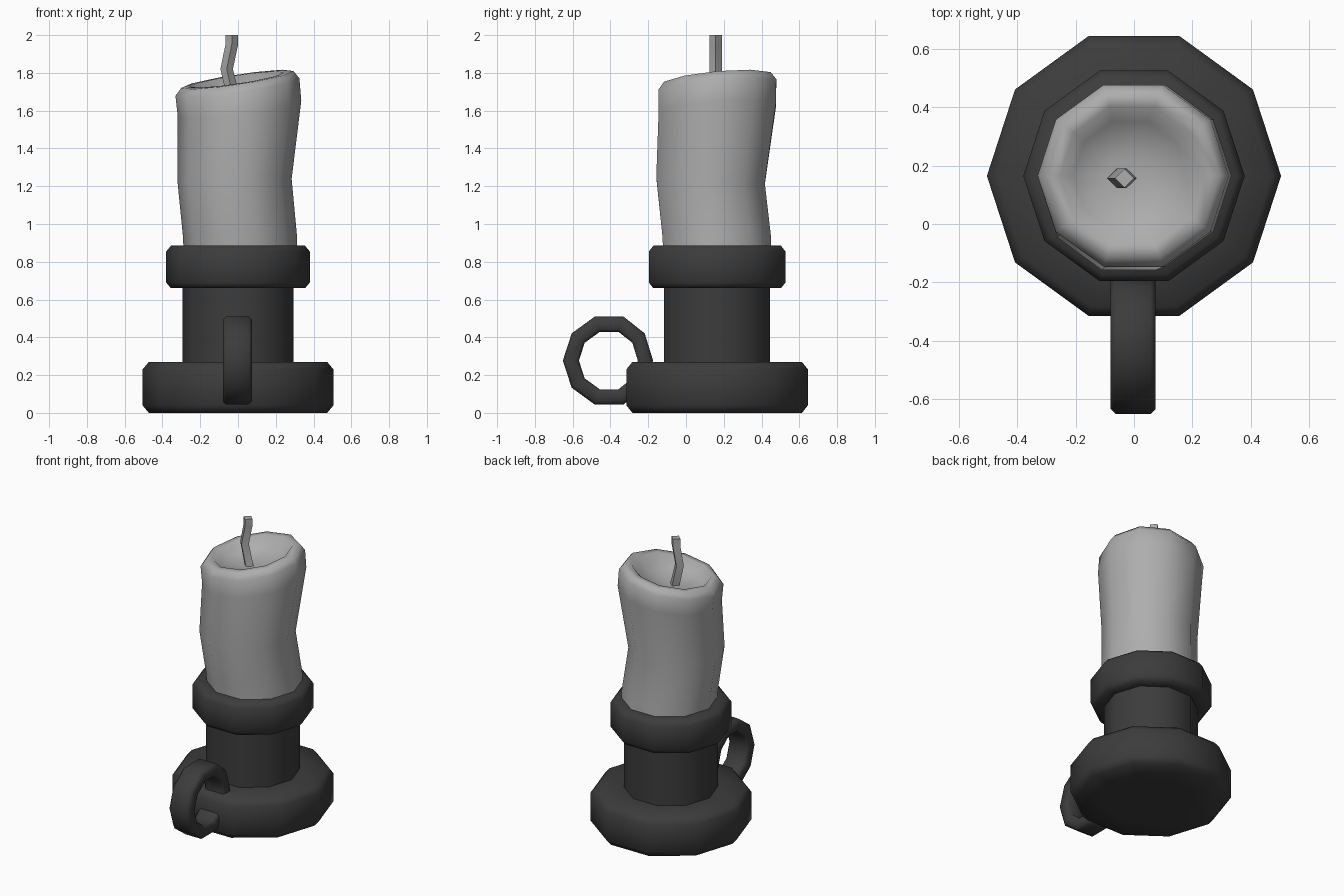
import bpy, bmesh, math
from mathutils import Vector

if "Cube" in bpy.data.objects:
    bpy.data.objects.remove(bpy.data.objects["Cube"])

CY = 0.165   # y of the candle axis


def material(name, v):
    m = bpy.data.materials.new(name)
    m.diffuse_color = (v, v, v, 1)
    m.use_nodes = True
    m.node_tree.nodes["Principled BSDF"].inputs["Base Color"].default_value = m.diffuse_color
    return m


dark = material("dark_metal", 0.045)
wax = material("wax", 0.42)


def loft(name, rings, mat, closed=False, angle=60):
    """Skin a list of equal-length point rings; cap the ends or close the loop."""
    bm = bmesh.new()
    vs = [[bm.verts.new(p) for p in r] for r in rings]
    n = len(vs[0])
    pairs = list(zip(vs, vs[1:])) + ([(vs[-1], vs[0])] if closed else [])
    for a, b in pairs:
        for i in range(n):
            j = (i + 1) % n
            bm.faces.new((a[i], a[j], b[j], b[i]))
    if not closed:
        bm.faces.new(vs[0][::-1])
        bm.faces.new(vs[-1])
    bmesh.ops.recalc_face_normals(bm, faces=bm.faces)
    me = bpy.data.meshes.new(name)
    bm.to_mesh(me)
    bm.free()
    ob = bpy.data.objects.new(name, me)
    bpy.context.collection.objects.link(ob)
    me.materials.append(mat)
    bpy.ops.object.select_all(action='DESELECT')
    ob.select_set(True)
    bpy.context.view_layer.objects.active = ob
    bpy.ops.object.shade_smooth_by_angle(angle=math.radians(angle))
    return ob


def ring(r, z, cx=0, cy=CY, tx=0, ty=0, n=10):
    """Horizontal n-gon, tilted by slopes tx and ty."""
    pts = []
    for i in range(n):
        a = 2 * math.pi * i / n
        x, y = r * math.cos(a), r * math.sin(a)
        pts.append(Vector((cx + x, cy + y, z + tx * x + ty * y)))
    return pts


def disc(name, r, z0, z1, b, mid):
    """Chamfered drum whose flat faces carry an inner ring at radius mid."""
    prof = [(mid, z0), (r - b, z0), (r, z0 + b * 1.2), (r, z1 - b * 1.2), (r - b, z1), (mid, z1)]
    return loft(name, [ring(*p) for p in prof], dark)


# holder
disc("base", 0.505, 0.0, 0.27, 0.033, 0.29)
loft("stem", [ring(0.295, 0.25), ring(0.295, 0.68)], dark)
disc("collar", 0.38, 0.66, 0.885, 0.025, 0.29)

# finger ring: chamfered section swept round a ten-sided loop
section = [(0.16, 0.06), (0.175, 0.077), (0.228, 0.077), (0.245, 0.06)]
section += [(r, -w) for r, w in reversed(section)]
loops = []
for i in range(10):
    a = 2 * math.pi * i / 10
    loops.append([Vector((w - 0.003, -0.407 + r * math.cos(a) * (0.95 if i in (0, 1, 9) else 1),
                          0.277 + r * math.sin(a))) for r, w in section])
loft("finger_ring", loops, dark, closed=True)

# sagging candle with tilted top and melted hollow
loft("candle", [
    ring(0.30, 0.80, 0.015, 0.168),
    ring(0.302, 0.94, 0.010, 0.162),
    ring(0.302, 1.23, -0.018, 0.130, 0.03, -0.06),
    ring(0.327, 1.61, 0.008, 0.166, 0.13, 0.09),
    ring(0.328, 1.725, -0.003, 0.166, 0.14, 0.09),
    ring(0.297, 1.765, -0.003, 0.166, 0.15, 0.09),
    ring(0.250, 1.765, -0.005, 0.166, 0.15, 0.09),
    ring(0.195, 1.700, -0.015, 0.166, 0.10, 0.06),
    ring(0.060, 1.675, -0.035, 0.166),
], wax, angle=80)

# bent wick
loft("wick", [ring(0.033, z, x, 0.157, t, 0, 4) for z, x, t in
              [(1.66, -0.022, 0.2), (1.82, -0.06, 0.0), (1.95, -0.033, -0.1), (2.0, -0.033, 0.0)]], wax)
